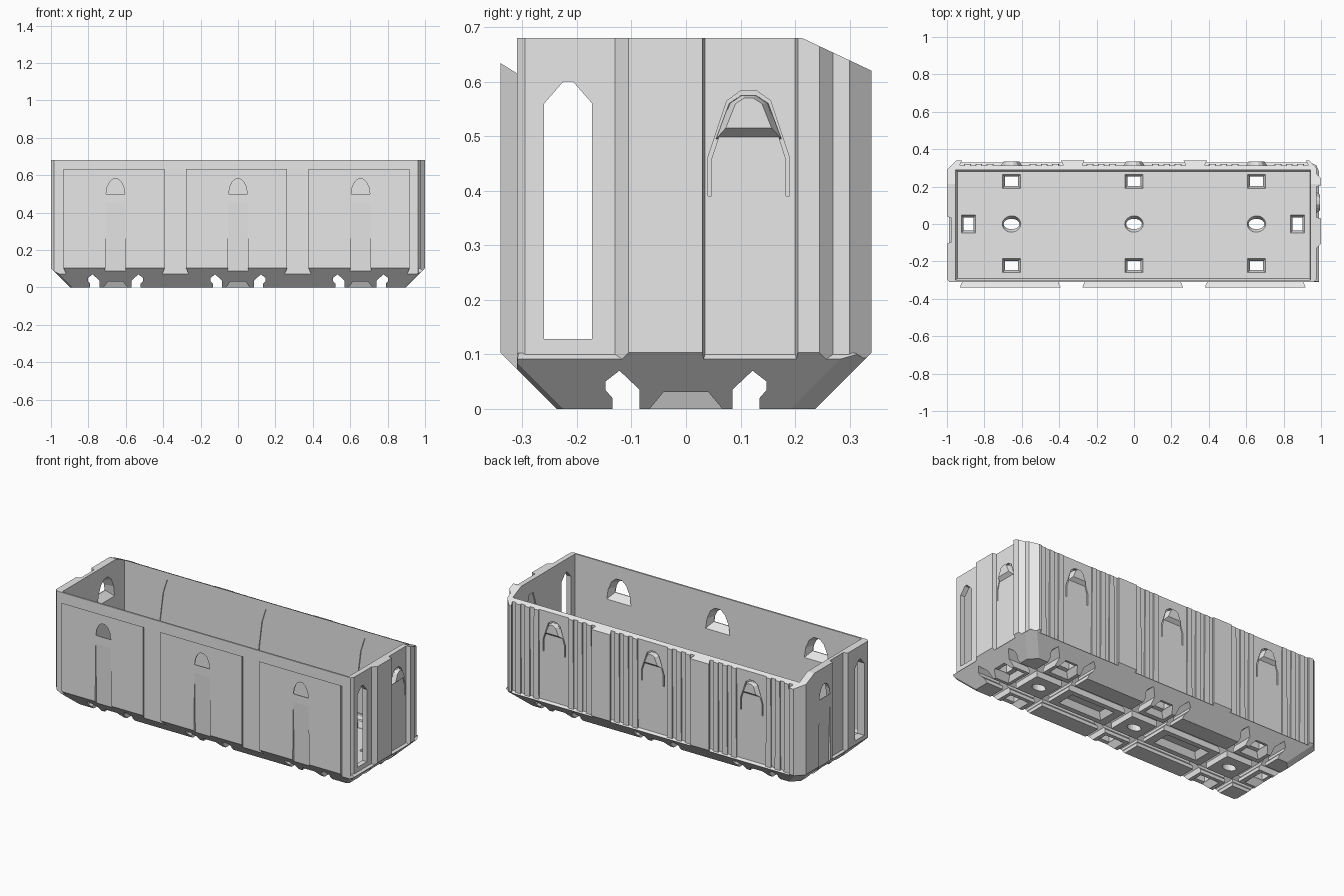
import bpy, bmesh, math

if "Cube" in bpy.data.objects:
    bpy.data.objects.remove(bpy.data.objects["Cube"])

grey = bpy.data.materials.new("mid_grey")
grey.diffuse_color = (0.8, 0.8, 0.8, 1)
grey.use_nodes = True
grey.node_tree.nodes["Principled BSDF"].inputs["Base Color"].default_value = grey.diffuse_color


def solid(name, lofts):
    """One object from closed lofts; each loft is a list of equal-length point loops."""
    bm = bmesh.new()
    for loops in lofts:
        rings = [[bm.verts.new(p) for p in loop] for loop in loops]
        n = len(rings[0])
        for a, b in zip(rings, rings[1:]):
            for i in range(n):
                bm.faces.new((a[i], a[(i + 1) % n], b[(i + 1) % n], b[i]))
        bm.faces.new(rings[0])
        bm.faces.new(rings[-1])
    bmesh.ops.recalc_face_normals(bm, faces=bm.faces)
    mesh = bpy.data.meshes.new(name)
    bm.to_mesh(mesh)
    bm.free()
    mesh.materials.append(grey)
    ob = bpy.data.objects.new(name, mesh)
    bpy.context.collection.objects.link(ob)
    return ob


def combine(target, lofts, operation):
    """Apply a boolean with a temporary solid."""
    tool = solid("tool", lofts)
    mod = target.modifiers.new("bool", 'BOOLEAN')
    mod.object, mod.operation, mod.solver = tool, operation, 'EXACT'
    bpy.context.view_layer.objects.active = target
    bpy.ops.object.modifier_apply(modifier=mod.name)
    bpy.data.objects.remove(tool)


def rect(x0, x1, y0, y1, z):
    return [(x0, y0, z), (x1, y0, z), (x1, y1, z), (x0, y1, z)]


def oct8(x, y, z, b=0.045, f=0.012):
    return [(-x + f, -y, z), (x - f, -y, z), (x, -y + f, z), (x, y - b, z),
            (x - b, y, z), (-x + b, y, z), (-x, y - b, z), (-x, -y + f, z)]


def prism(outline, z0, z1):
    return [[(x, y, z) for x, y in outline] for z in (z0, z1)]


def on_side(side, c, d, profile):
    """Place a (u, z) profile on a side wall at distance d from the centre."""
    if side in ("front", "back"):
        s = -1 if side == "front" else 1
        return [(c + u, s * d, z) for u, z in profile]
    s = -1 if side == "left" else 1
    return [(s * d, c + u, z) for u, z in profile]


def arch(w, z0, z1):
    h = z1 - z0
    half = [(w, z0), (w * .88, z0 + h * .45), (w * .6, z0 + h * .82), (w * .25, z1)]
    return half + [(-u, z) for u, z in reversed(half)]


bays = (-0.655, 0, 0.655)
TOP = 0.68

# Plan of the walls, with interlocking steps on the ends and recesses at the back
plan = [(-0.985, -0.31), (0.963, -0.31), (0.975, -0.295), (0.975, -0.13), (1.0, -0.105),
        (1.0, 0.03), (0.975, 0.035), (0.975, 0.2), (1.0, 0.205), (1.0, 0.245),
        (0.975, 0.27), (0.975, 0.3), (0.937, 0.34)]
for c in reversed(bays):
    plan += [(c + 0.265, 0.34), (c + 0.277, 0.313), (c - 0.277, 0.313), (c - 0.265, 0.34)]
plan += [(-0.95, 0.34), (-1.0, 0.29), (-1.0, 0.04), (-0.975, 0.03), (-0.975, -0.095),
         (-1.0, -0.105), (-1.0, -0.295)]
crate = solid("crate_body", [prism(plan, -0.02, TOP)])

# Base block with a sloped ledge under the recesses
combine(crate, [[rect(-.99, .99, -.309, .33, -.03), rect(-.99, .99, -.309, .33, .09),
                 rect(-.97, .972, -.308, .311, .102)]], 'UNION')

# Raised front panels, flared outward, and upright strips on the back
panels = []
for c in bays:
    panels.append([on_side("front", c - .007, .305, [(-.255, .04), (.255, .04), (.255, .612), (-.255, .612)]),
                   on_side("front", c - .007, .34, [(-.27, .04), (.27, .04), (.27, .634), (-.27, .634)])])
    for u in (-.235, -.175, -.115, .115, .175, .235):
        panels.append([rect(c + u - .018, c + u + .018, .305, .320, .06),
                       rect(c + u - .015, c + u + .015, .305, .320, .675)])
combine(crate, panels, 'UNION')

# Chamfered underside and corners
combine(crate, [[oct8(.897, .237, 0), oct8(1.0, .34, .103), oct8(1.0, .34, .75)]], 'INTERSECT')
# Rim falling towards the back
combine(crate, [[[(x, .212, .6805), (x, .40, .592), (x, .40, .8), (x, .212, .8)] for x in (-1.2, 1.2)]],
        'DIFFERENCE')
# Inside
combine(crate, [[rect(-.945, .94, -.292, .282, .11), rect(-.955, .945, -.30, .29, .125),
                 rect(-.955, .945, -.30, .29, .9)]], 'DIFFERENCE')

# Tall pointed windows in both ends
window = [(-.26, .128), (-.172, .128), (-.172, .56), (-.207, .6), (-.225, .6), (-.26, .56)]
combine(crate, [[[(x, y, z) for y, z in window] for x in (-1.2, 1.2)]], 'DIFFERENCE')

# Flared catch holes in the front and left walls, each with a ramp below
catches = [("front", c, .34, .30) for c in bays] + [("left", .115, 1.0, .955)]
holes, ramps = [], []
for side, c, out, inn in catches:
    holes.append([on_side(side, c, out + .01, arch(.05, .5, .58)),
                  on_side(side, c, out - .005, arch(.05, .5, .58)),
                  on_side(side, c, inn - .005, arch(.085, .46, .605))])
    bottom = [on_side(side, c, d, [(-.055, .085), (.055, .085)]) for d in (out + .01, out - .015)]
    upper = [on_side(side, c, d, [(-.05, .45), (.05, .45)]) for d in (out + .01, out - .0005)]
    ramps.append([bottom[0] + bottom[1][::-1], upper[0] + upper[1][::-1]])
combine(crate, holes, 'DIFFERENCE')
combine(crate, ramps, 'DIFFERENCE')

# Arched slits around the clips on the back and right walls, plus inner arch hollows
half_out = [(.075, .39), (.075, .46), (.04, .565), (.015, .583)]
half_in = [(.068, .39), (.068, .459), (.035, .56), (.013, .576)]


def mirrored(half):
    return half + [(-u, z) for u, z in reversed(half)]


slit = mirrored(half_out) + mirrored(half_in)[::-1]
clips = [("back", c, .313, .29) for c in bays] + [("right", .115, .975, .945)]
slits, hollows, hoods = [], [], []
for side, c, out, inn in clips:
    slits.append([on_side(side, c, out + .03, slit), on_side(side, c, out - .012, slit)])
    hollows.append([on_side(side, c, inn - .02, arch(.075, .14, .6)),
                    on_side(side, c, inn + .006, arch(.075, .14, .6))])
    hoods.append([on_side(side, c, out - .004, mirrored([(.06, .495), (.036, .56), (.013, .576)])),
                  on_side(side, c, out + .02, mirrored([(.042, .515), (.024, .56), (.008, .57)]))])
combine(crate, slits, 'DIFFERENCE')
combine(crate, hollows, 'DIFFERENCE')
solid("clip_hoods", hoods)

# Undercut grooves crossing the underside both ways
groove = [(.085, -.02), (.135, -.02), (.135, .02), (.148, .035), (.148, .05), (.122, .07), (.085, .035)]
combine(crate, [[[(x, s * u, z) for u, z in groove] for x in (-1.2, 1.2)] for s in (-1, 1)], 'DIFFERENCE')
combine(crate, [[[(c + s * u, y, z) for u, z in groove] for y in (-.5, .5)] for c in bays for s in (-1, 1)],
        'DIFFERENCE')


# Drain holes, widened above and below, and shallow pockets underneath
def stack(cx, cy, steps):
    return [rect(cx - a, cx + a, cy - b, cy + b, z) for a, b, z in steps]


drains = []
for c in bays:
    for y in (-.222, .228):
        drains.append(stack(c, y, [(.07, .07, -.01), (.04, .048, .032), (.036, .025, .035),
                                   (.036, .025, .08), (.055, .045, .13)]))
    ring = [(math.cos(t * math.tau / 16), math.sin(t * math.tau / 16)) for t in range(16)]
    drains.append([[(c + a * u, b * v, z) for u, v in ring]
                   for a, b, z in ((.042, .028, -.01), (.042, .028, .08), (.055, .055, .13))])
for x in (-.885, .875):
    drains.append(stack(x, 0, [(.07, .075, -.01), (.052, .04, .032), (.027, .036, .035),
                               (.027, .036, .08), (.045, .055, .13)]))
for x in (-.3275, .3275):
    drains.append(stack(x, 0, [(.15, .06, -.01), (.12, .035, .035)]))
combine(crate, drains, 'DIFFERENCE')
